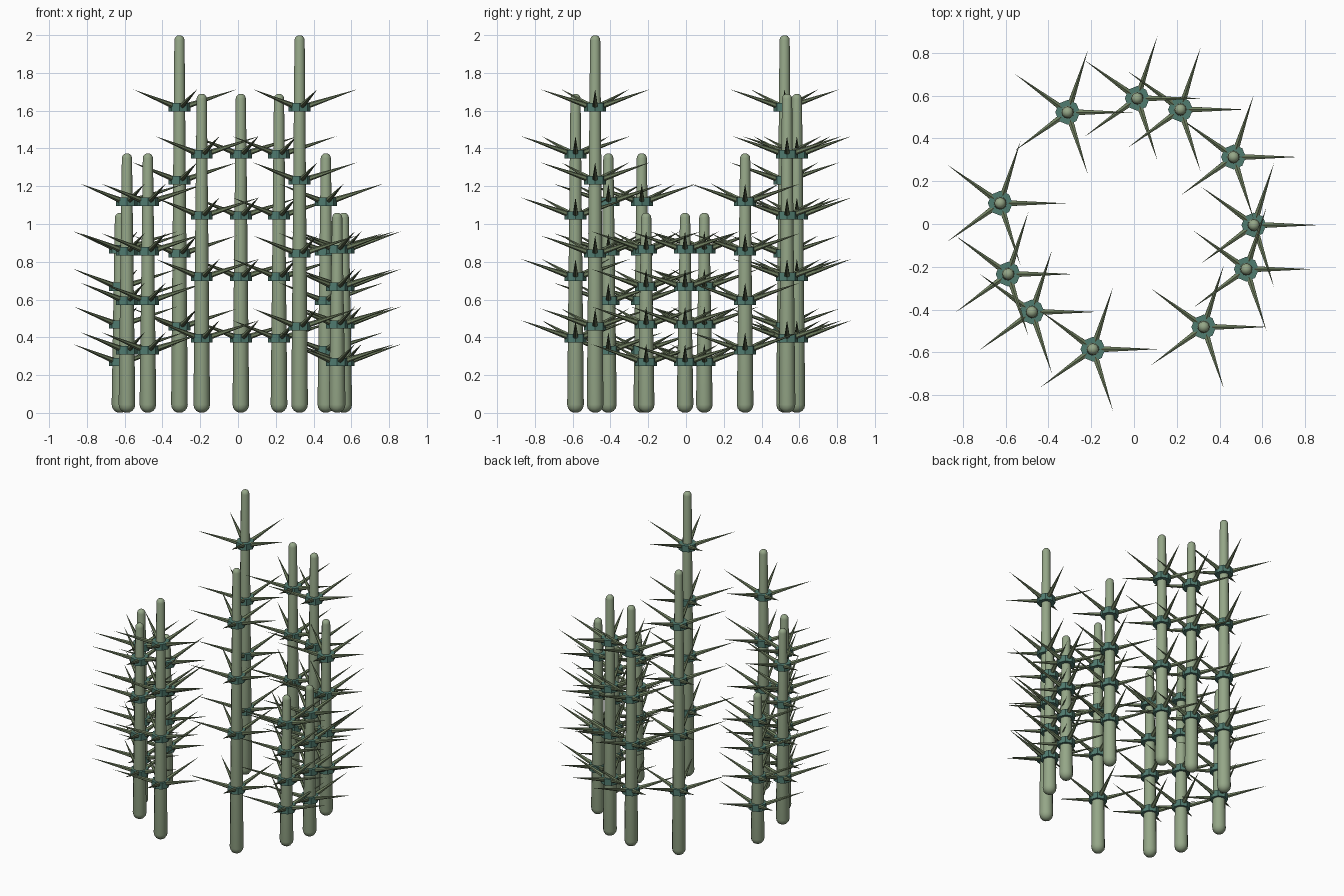
import bpy, bmesh, math
from mathutils import Matrix, Vector

cube = bpy.data.objects.get("Cube")
if cube:
    bpy.data.objects.remove(cube)


def material(name, colour):
    m = bpy.data.materials.new(name)
    m.use_nodes = True
    m.diffuse_color = (*colour, 1)
    m.node_tree.nodes["Principled BSDF"].inputs["Base Color"].default_value = (*colour, 1)
    return m


STEM = material("pale sage green", (0.30, 0.385, 0.245))
NODE = material("dark teal", (0.08, 0.20, 0.16))
THORN = material("olive green", (0.16, 0.21, 0.115))


def make_object(name, bm, mat, smooth=False):
    bmesh.ops.recalc_face_normals(bm, faces=bm.faces)
    mesh = bpy.data.meshes.new(name)
    bm.to_mesh(mesh)
    bm.free()
    mesh.materials.append(mat)
    obj = bpy.data.objects.new(name, mesh)
    bpy.context.collection.objects.link(obj)
    if smooth:
        bpy.ops.object.select_all(action='DESELECT')
        obj.select_set(True)
        bpy.context.view_layer.objects.active = obj
        bpy.ops.object.shade_smooth_by_angle(angle=math.radians(40))


def lathe(bm, profile, x, y, sides):
    """Stack rings of (radius, height) into a closed column."""
    rings = [[bm.verts.new((x + r * math.cos(math.tau * i / sides),
                            y + r * math.sin(math.tau * i / sides), z))
              for i in range(sides)] for r, z in profile]
    for a, b in zip(rings, rings[1:]):
        for i in range(sides):
            j = (i + 1) % sides
            bm.faces.new((a[i], a[j], b[j], b[i]))
    bm.faces.new(rings[0])
    bm.faces.new(rings[-1])


def stem_profile(height, foot=0.044, tip=0.027):
    """Tapered shaft with rounded foot and tip."""
    arc = [math.radians(a) for a in (75, 50, 25, 0)]
    low = [(foot * math.cos(a), foot * (1 - math.sin(a))) for a in arc]
    high = [(tip * math.cos(a), height - tip * (1 - math.sin(a))) for a in reversed(arc)]
    return low + high


def add_thorn(bm, centre, angle, tilt=0.32):
    """Long thin cone pointing outward and slightly up."""
    direction = Vector((math.cos(angle) * math.cos(tilt),
                        math.sin(angle) * math.cos(tilt), math.sin(tilt)))
    start, length = 0.035, 0.287
    turn = direction.to_track_quat('Z', 'Y').to_matrix().to_4x4()
    place = Matrix.Translation(centre + direction * (start + length / 2)) @ turn
    bmesh.ops.create_cone(bm, cap_ends=True, segments=6, radius1=0.016,
                          radius2=0, depth=length, matrix=place)


# Ring of stalks: x, y, height
stalks = [(-0.31, 0.522, 2.0), (0.015, 0.587, 1.69), (0.217, 0.535, 1.69),
          (0.465, 0.313, 1.375), (0.56, -0.005, 1.06), (0.525, -0.211, 1.06),
          (0.326, -0.481, 2.0), (-0.192, -0.585, 1.69), (-0.477, -0.411, 1.375),
          (-0.588, -0.234, 1.375), (-0.625, 0.097, 1.06)]

for n, (x, y, height) in enumerate(stalks, 1):
    stem, collars, thorns = bmesh.new(), bmesh.new(), bmesh.new()
    lathe(stem, stem_profile(height), x, y, 12)
    # Four evenly spaced collars, each with five thorns
    for k in range(1, 5):
        z = 0.07 + 0.2 * k * (height - 0.065)
        lathe(collars, [(0.058, z - 0.022), (0.058, z + 0.022)], x, y, 8)
        for t in range(5):
            add_thorn(thorns, Vector((x, y, z - 0.006)), math.tau * t / 5)
    make_object(f"stem_{n}", stem, STEM, smooth=True)
    make_object(f"collars_{n}", collars, NODE)
    make_object(f"thorns_{n}", thorns, THORN)
